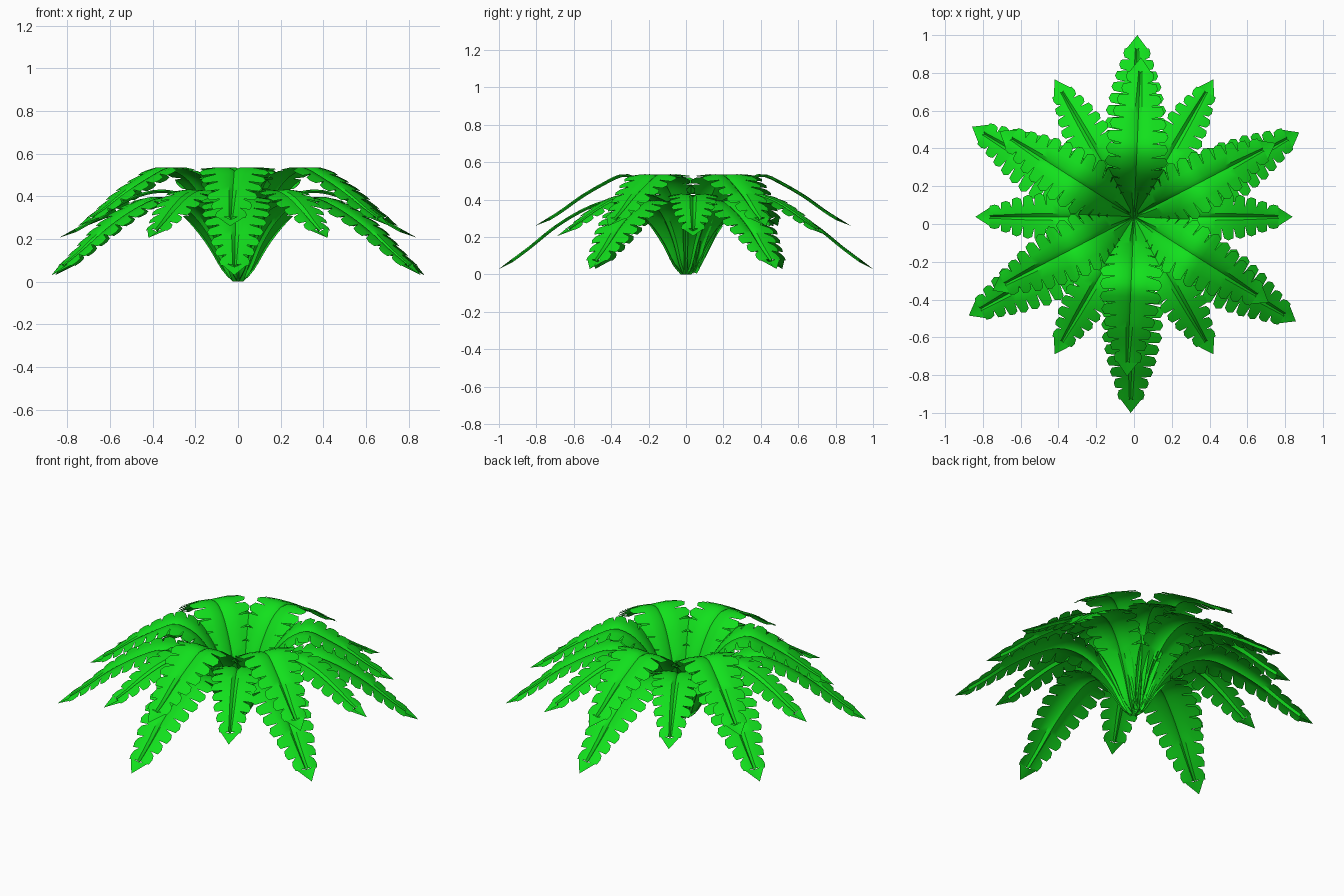
import bpy, bmesh
from math import sin, cos, radians
from mathutils import Vector

if "Cube" in bpy.data.objects:
    bpy.data.objects.remove(bpy.data.objects["Cube"])

green = bpy.data.materials.new("leaf_green")
green.diffuse_color = (0.006, 0.75, 0.012, 1)
green.use_nodes = True
green.node_tree.nodes["Principled BSDF"].inputs["Base Color"].default_value = green.diffuse_color


def lerp_table(table, t):
    for (a, va), (b, vb) in zip(table, table[1:]):
        if t <= b:
            return va + (vb - va) * (t - a) / (b - a)
    return table[-1][1]


def spine_curve(points, steps=12):
    """Smooth curve through (radius, height) points, with running length."""
    p = [Vector(q) for q in points]
    p = [2 * p[0] - p[1]] + p + [2 * p[-1] - p[-2]]
    out = []
    for a, b, c, d in zip(p, p[1:], p[2:], p[3:]):
        for i in range(steps):
            t = i / steps
            out.append(0.5 * (2 * b + (c - a) * t + (2 * a - 5 * b + 4 * c - d) * t**2
                              + (3 * b - a - 3 * c + d) * t**3))
    out.append(p[-2])
    length = [0]
    for a, b in zip(out, out[1:]):
        length.append(length[-1] + (b - a).length)
    return out, length


def make_frond(name, profile, widths, count, angle, center_y):
    pts, lens = spine_curve(profile)
    total = lens[-1]
    xs = [(l / total, q.x) for l, q in zip(lens, pts)]
    zs = [(l / total, q.y) for l, q in zip(lens, pts)]
    ca, sa = cos(radians(angle)), sin(radians(angle))
    bm = bmesh.new()

    def spot(t, side, dip):
        t = min(max(t, 0), 1)
        r, z = lerp_table(xs, t), lerp_table(zs, t)
        a, b = max(t - 0.02, 0), min(t + 0.02, 1)
        tan = Vector((lerp_table(xs, b) - lerp_table(xs, a),
                      lerp_table(zs, b) - lerp_table(zs, a))).normalized()
        r, z = r + tan.y * dip, z - tan.x * dip
        return bm.verts.new((r * ca - side * sa, r * sa + side * ca + center_y, max(z, 0)))

    def face(*spots):
        bm.faces.new([spot(*s) for s in spots])

    tip_start = 1 - 0.085 / total
    step = tip_start / count
    for s in (-1, 1):
        for k in range(count):
            t0, t1 = k * step, (k + 1) * step
            tm = (t0 + t1) / 2
            w0, wm, w1 = (lerp_table(widths, t) for t in (t0, tm, t1))
            # sunken midrib and solid inner blade
            for a, b, wa, wb in ((t0, tm, w0, wm), (tm, t1, wm, w1)):
                face((a, 0, 0.014), (a, s * wa * .14, 0), (b, s * wb * .14, 0), (b, 0, 0.014))
                face((a, s * wa * .14, 0), (a, s * wa * .5, -0.002),
                     (b, s * wb * .5, -0.002), (b, s * wb * .14, 0))
            # outer leaflet, cut by wedge notches away from the base
            if tm < 0.27:
                for a, b, wa, wb in ((t0, tm, w0, wm), (tm, t1, wm, w1)):
                    face((a, s * wa * .5, -0.002), (a, s * wa, 0.004),
                         (b, s * wb, 0.004), (b, s * wb * .5, -0.002))
            else:
                mid = (tm, s * wm * .5, -0.002)
                a = (t0 + .24 * step, s * wm * .93, .006)
                b = (t0 + .62 * step, s * wm * 1.02, .007)
                c = (t0 + 1.02 * step, s * wm * .92, .006)
                face((t0, s * w0 * .5, -0.002), a, b, mid)
                face(mid, b, c, (t1, s * w1 * .5, -0.002))
        # arrow-shaped end leaflet
        w = lerp_table(widths, tip_start)
        face((tip_start, 0, .014), (tip_start, s * w * .5, -.002),
             (tip_start - .1 * step, s * w, .006), (1, 0, 0))
    bmesh.ops.remove_doubles(bm, verts=bm.verts, dist=0.0004)
    bmesh.ops.recalc_face_normals(bm, faces=bm.faces)
    if sum(f.normal.z * f.calc_area() for f in bm.faces) < 0:
        bmesh.ops.reverse_faces(bm, faces=bm.faces)
    me = bpy.data.meshes.new(name)
    bm.to_mesh(me)
    bm.free()
    ob = bpy.data.objects.new(name, me)
    bpy.context.collection.objects.link(ob)
    me.materials.append(green)
    bpy.ops.object.select_all(action='DESELECT')
    ob.select_set(True)
    bpy.context.view_layer.objects.active = ob
    bpy.ops.object.shade_smooth_by_angle(angle=radians(35))


# three whorls: side profile, half widths, leaflet count, first angle, centre
lower = [(.01, 0), (.06, .06), (.12, .18), (.2, .29), (.3, .37), (.42, .395),
         (.55, .35), (.7, .26), (.85, .14), (1.0, .03)]
middle = [(.01, .01), (.05, .10), (.1, .22), (.17, .33), (.25, .405), (.36, .43),
          (.48, .405), (.6, .345), (.72, .27), (.84, .205)]
upper = [(.01, .02), (.05, .12), (.1, .24), (.16, .36), (.23, .46), (.3, .515),
         (.38, .535), (.48, .49), (.6, .42), (.72, .335), (.845, .26)]
wide = [(0, .025), (.1, .06), (.25, .12), (.42, .165), (.6, .16), (.75, .125), (.92, .065), (1, .04)]
slim = [(0, .02), (.1, .05), (.25, .1), (.42, .132), (.6, .13), (.75, .108), (.92, .055), (1, .035)]

for label, prof, wid, n, start, cy in (
        ("lower_frond", lower, wide, 16, 29, 0.0),
        ("middle_frond", middle, slim, 15, 0, 0.038),
        ("upper_frond", upper, wide, 15, 27.5, 0.038)):
    for i in range(6):
        make_frond(f"{label}_{i + 1}", prof, wid, n, start + 60 * i, cy)
